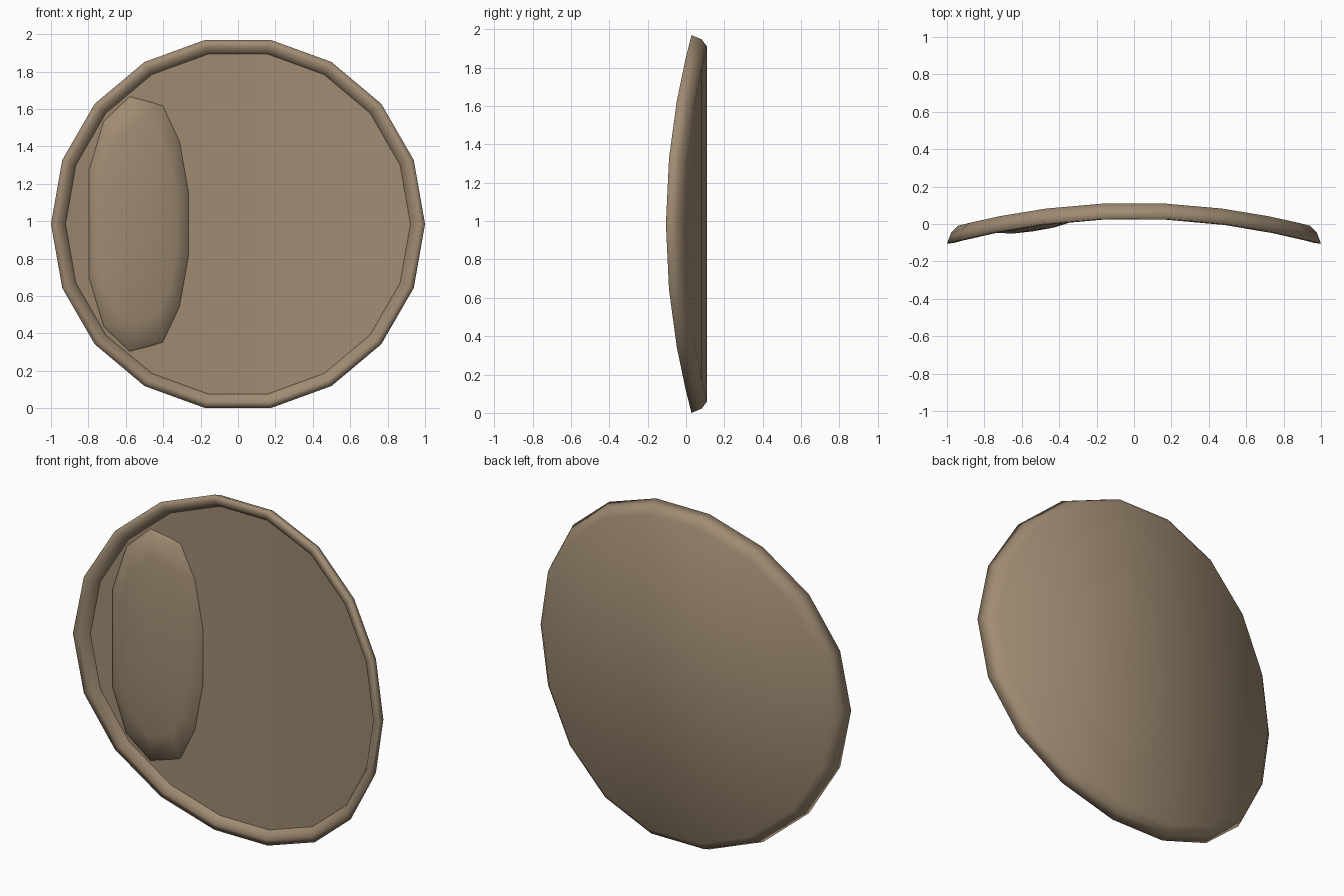
import bpy, bmesh, math

if "Cube" in bpy.data.objects:
    bpy.data.objects.remove(bpy.data.objects["Cube"])

CZ = 0.985          # height of the disc centre
SIDES = 18

clay = bpy.data.materials.new("brown")
clay.diffuse_color = (0.35, 0.26, 0.17, 1)
clay.use_nodes = True
clay.node_tree.nodes["Principled BSDF"].inputs["Base Color"].default_value = clay.diffuse_color


def bend(x):
    """Front surface depth: the disc curves backwards towards the middle."""
    return 0.033 - 0.138 * x * x


def finish(bm, name, sharp=()):
    bmesh.ops.recalc_face_normals(bm, faces=bm.faces[:])
    for f in bm.faces:
        f.smooth = True
    for e in sharp:
        e.smooth = False
    me = bpy.data.meshes.new(name)
    bm.to_mesh(me)
    bm.free()
    me.materials.append(clay)
    ob = bpy.data.objects.new(name, me)
    bpy.context.collection.objects.link(ob)


def bridge(bm, a, b):
    n = len(a)
    return [bm.faces.new((a[i], a[(i + 1) % n], b[(i + 1) % n], b[i])) for i in range(n)]


def strips(bm, ring):
    """Fill a ring with upright strips joining upper and lower points."""
    n = len(ring)
    for i in range(n // 2):
        quad = []
        for v in (ring[i], ring[i + 1], ring[-i - 1], ring[-i % n]):
            if v not in quad:
                quad.append(v)
        bm.faces.new(quad)


# Curved dish: floor, rounded rim, outer wall and back
bm = bmesh.new()
profile = [(0.922, 0.03), (0.935, 0.008), (0.965, -0.006), (1.0, 0.0),
           (0.978, 0.052), (0.94, 0.08)]          # radius, depth behind the bend
rings = []
for r, d in profile:
    ring = []
    for i in range(SIDES):
        a = 2 * math.pi * i / SIDES
        x = r * math.cos(a)
        ring.append(bm.verts.new((x, bend(x) + d, CZ + r * math.sin(a))))
    rings.append(ring)
for a, b in zip(rings, rings[1:]):
    bridge(bm, a, b)
strips(bm, rings[0])
strips(bm, rings[-1])
inner = rings[0]
finish(bm, "dish", [bm.edges.get((inner[i], inner[i - 1])) for i in range(SIDES)])

# Long low swelling on the left of the floor
bm = bmesh.new()
half = [(-0.26, 0.17), (-0.31, 0.45), (-0.40, 0.64), (-0.58, 0.69), (-0.72, 0.555), (-0.80, 0.29)]
outline = half + [(x, -h) for x, h in reversed(half)]
MX = -0.54
rings = []
for s, height in [(1.0, -0.01), (0.98, 0.008), (0.76, 0.035), (0.42, 0.056)]:
    ring = []
    for x, h in outline:
        px = MX + (x - MX) * s
        ring.append(bm.verts.new((px, bend(px) + 0.03 - height, CZ + h * s)))
    rings.append(ring)
for a, b in zip(rings, rings[1:]):
    bridge(bm, a, b)
tip = bm.verts.new((MX, bend(MX) + 0.03 - 0.062, CZ))
top = rings[-1]
for i in range(len(top)):
    bm.faces.new((top[i - 1], top[i], tip))
bm.faces.new(rings[0])
finish(bm, "floor_swelling")
